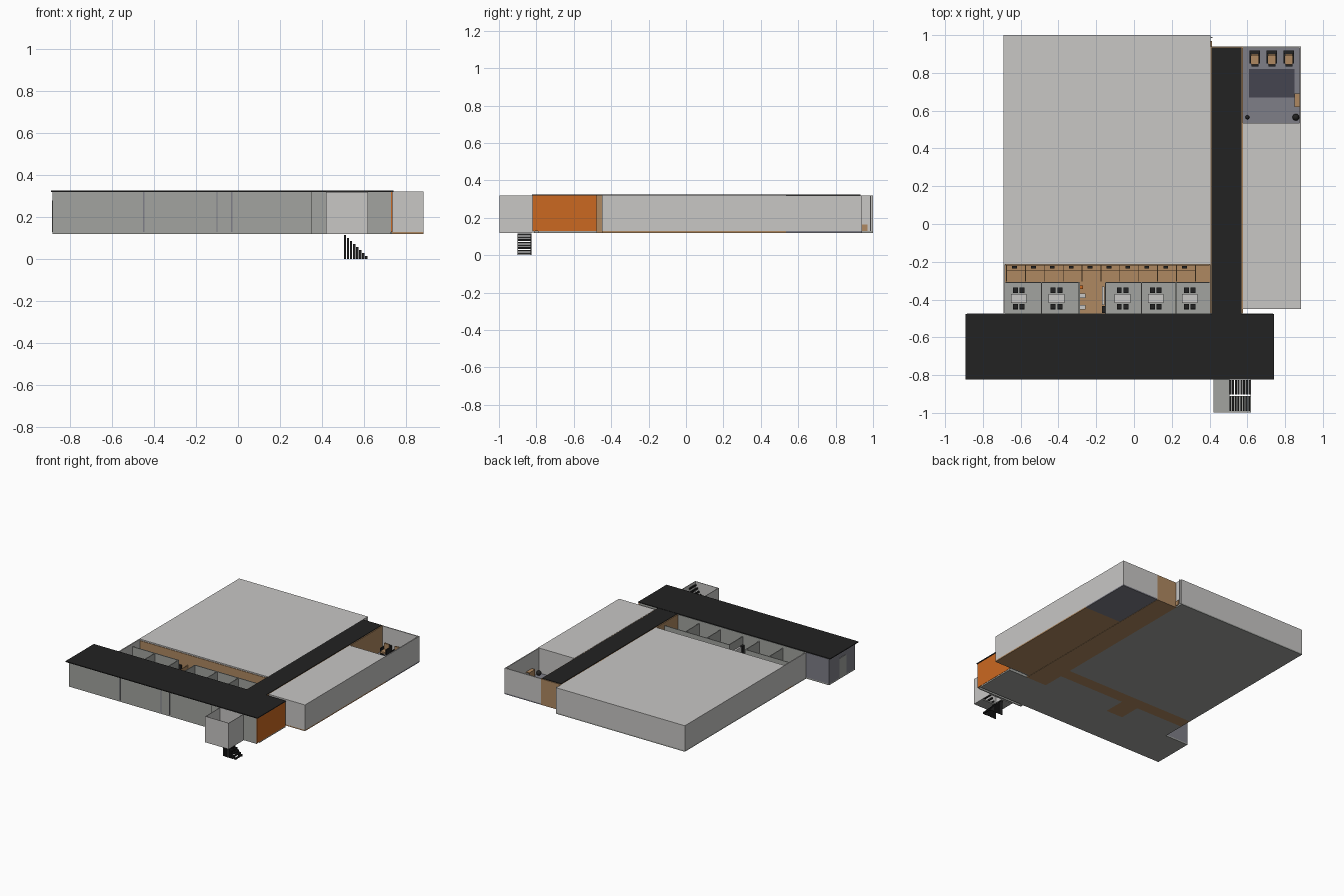
import bpy
import bmesh
import math

cube = bpy.data.objects.get("Cube")
if cube:
    bpy.data.objects.remove(cube, do_unlink=True)


def material(name, r, g, b):
    m = bpy.data.materials.new(name)
    m.use_nodes = True
    m.diffuse_color = (r, g, b, 1)
    node = next(n for n in m.node_tree.nodes if n.type == "BSDF_PRINCIPLED")
    node.inputs["Base Color"].default_value = (r, g, b, 1)
    return m


LIGHT = material("pale wall", .58, .57, .56)
GREY = material("mid grey", .36, .37, .35)
BLACK = material("black", .016, .016, .016)
WOOD = material("wood brown", .43, .25, .12)
ORANGE = material("orange", .6, .14, .015)
SLATE = material("slate floor", .21, .21, .245)
RUG = material("dark rug", .06, .058, .08)


def finish(name, bm, mat):
    me = bpy.data.meshes.new(name)
    bm.to_mesh(me)
    bm.free()
    me.materials.append(mat)
    ob = bpy.data.objects.new(name, me)
    bpy.context.collection.objects.link(ob)
    return ob


def boxes(name, mat, spans):
    """Join boxes given as (x0, x1, y0, y1, z0, z1)."""
    bm = bmesh.new()
    for x0, x1, y0, y1, z0, z1 in spans:
        vs = bmesh.ops.create_cube(bm, size=1)["verts"]
        for v in vs:
            v.co.x = (x0 + x1) / 2 + v.co.x * (x1 - x0)
            v.co.y = (y0 + y1) / 2 + v.co.y * (y1 - y0)
            v.co.z = (z0 + z1) / 2 + v.co.z * (z1 - z0)
    return finish(name, bm, mat)


def ball(name, mat, x, y, z, r):
    bm = bmesh.new()
    bmesh.ops.create_uvsphere(bm, u_segments=16, v_segments=8, radius=r)
    bmesh.ops.translate(bm, vec=(x, y, z), verts=bm.verts)
    for f in bm.faces:
        f.smooth = True
    return finish(name, bm, mat)


def ring(x0, x1, y0, y1, z0, z1, t):
    """Four walls around a rectangle."""
    return [(x0, x1, y0, y0 + t, z0, z1), (x0, x1, y1 - t, y1, z0, z1),
            (x0, x0 + t, y0 + t, y1 - t, z0, z1), (x1 - t, x1, y0 + t, y1 - t, z0, z1)]


BASE, FLOOR, TOP = .12, .13, .32
T = .008

# Large hall: floor, walls and flat roof
boxes("hall_floor", GREY, [(-.69, .405, -.215, 1, BASE, FLOOR)])
boxes("hall_walls", LIGHT, ring(-.69, .405, -.215, 1, FLOOR, TOP, T))
boxes("hall_roof", LIGHT, [(-.69, .405, -.215, 1, TOP - .006, TOP)])
boxes("hall_front_panel", WOOD, [(-.68, .4, -.219, -.215, FLOOR, TOP - .01)])
boxes("hall_corner_trim", LIGHT, [(.405, .415, .985, .99, FLOOR, TOP)])
boxes("rear_step", WOOD, [(.405, .412, .94, .97, FLOOR, .165)])

# Office strip: timber walkway and five meeting rooms
boxes("walkway_floor", WOOD, [(-.69, .405, -.31, -.215, BASE, FLOOR),
                              (-.29, -.15, -.475, -.31, BASE, FLOOR)])
boxes("office_floor", GREY, [(-.69, -.29, -.475, -.31, BASE, FLOOR),
                             (-.15, .405, -.475, -.31, BASE, FLOOR)])
boxes("office_end_wall", LIGHT, [(-.69, -.69 + T, -.475, -.215, FLOOR, TOP)])
dividers = [-.49, -.29, -.15, .04, .222]
boxes("office_dividers", GREY,
      [(x - .003, x + .003, -.475, -.31, FLOOR, .3) for x in dividers]
      + [(-.68, -.29, -.313, -.307, FLOOR, .3), (-.15, .4, -.313, -.307, FLOOR, .3)])
tables, table_legs, chairs = [], [], []
for x in (-.61, -.41, -.06, .115, .295):
    tables.append((x - .042, x + .042, -.418, -.37, .178, .184))
    table_legs.append((x - .006, x + .006, -.4, -.388, FLOOR, .178))
    for sx in (-1, 1):
        for sy in (-1, 1):
            cx, cy = x + sx * .018, -.394 + sy * .043
            chairs.append((cx - .013, cx + .013, cy - .013, cy + .013, .15, .16))
            back = cy + sy * .013
            chairs.append((cx - .013, cx + .013, back - .002, back + .002, .16, .2))
            chairs.append((cx - .003, cx + .003, cy - .003, cy + .003, FLOOR, .15))
boxes("meeting_tables", LIGHT, tables)
boxes("meeting_table_legs", GREY, table_legs)
boxes("meeting_chairs", BLACK, chairs)

# Work booths along the hall wall
booths, booth_seats = [], []
for i in range(11):
    x = -.675 + i * .1
    booths.append((x - .002, x + .002, -.305, -.22, FLOOR, .23))
    if i < 10:
        booths.append((x, x + .1, -.245, -.22, .185, .19))
        booth_seats.append((x + .03, x + .055, -.235, -.222, .19, .22))
boxes("booth_partitions", WOOD, booths)
boxes("booth_monitors", BLACK, booth_seats)

# Lobby furniture
boxes("lobby_seats", LIGHT, [(-.285, -.258, y - .012, y + .012, FLOOR, .18)
                             for y in (-.38, -.44)])
boxes("lobby_cabinet", LIGHT, [(-.17, -.155, -.43, -.33, FLOOR, .24)])
boxes("lobby_screen", BLACK, [(-.17, -.15, -.47, -.435, FLOOR, .24)])
boxes("lobby_stool", ORANGE, [(-.29, -.27, -.345, -.325, FLOOR, .19)])

# Front wing with overhanging black roof
boxes("front_wing_floor", GREY, [(-.885, .735, -.79, -.475, BASE, FLOOR)])
boxes("front_wing_walls", GREY, [
    (-.885, .355, -.79, -.782, FLOOR, TOP), (.355, .73, -.815, -.807, BASE, TOP),
    (.347, .355, -.815, -.782, BASE, TOP), (-.69, .405, -.483, -.475, FLOOR, TOP)])
boxes("front_wing_end_wall", SLATE, [(-.885, -.877, -.782, -.475, FLOOR, TOP),
                                     (-.877, -.69, -.483, -.475, FLOOR, TOP)])
boxes("end_door", GREY, [(-.888, -.885, -.68, -.6, FLOOR, .28)])
boxes("wall_mullions", SLATE, [(x - .003, x + .003, -.793, -.79, FLOOR, TOP)
                               for x in (-.45, -.1, -.03)])
boxes("orange_end_wall", ORANGE, [(.73, .737, -.82, -.478, FLOOR, TOP)])
boxes("front_wing_back_wall", GREY, [(.575, .73, -.485, -.477, FLOOR, TOP)])
boxes("front_wing_roof", BLACK, [(-.893, .742, -.823, -.477, TOP, TOP + .006)])

# Long corridor
boxes("corridor_floor", WOOD, [(.405, .575, -.475, .94, BASE, FLOOR)])
boxes("corridor_walls", WOOD, [(.402, .409, -.475, .94, FLOOR, TOP),
                               (.57, .577, -.475, .94, FLOOR, TOP),
                               (.409, .57, .933, .94, FLOOR, TOP)])
boxes("corridor_roof", BLACK, [(.409, .57, -.477, .934, TOP - .006, TOP + .004)])

# Side wing: roofed part and open lounge
boxes("side_wing_floor", WOOD, [(.577, .885, -.45, .535, BASE, FLOOR)])
boxes("side_wing_walls", LIGHT, [
    (.577, .885, -.45, -.442, BASE, TOP), (.877, .885, -.442, .932, FLOOR, TOP),
    (.577, .885, .932, .94, FLOOR, TOP), (.577, .877, .527, .535, FLOOR, TOP)])
boxes("side_wing_roof", LIGHT, [(.577, .885, -.45, .535, TOP - .006, TOP + .002)])
boxes("lounge_floor", SLATE, [(.577, .885, .535, .94, BASE, FLOOR)])
boxes("lounge_rug", RUG, [(.61, .85, .67, .82, FLOOR, FLOOR + .004)])
boxes("lounge_counter", WOOD, [(.85, .877, .62, .69, .19, .197),
                               (.85, .855, .62, .69, FLOOR, .19)])
frames, cushions = [], []
for x in (.64, .73, .82):
    cushions += [(x - .02, x + .02, .845, .89, .155, .17),
                 (x - .02, x + .02, .89, .9, .165, .215)]
    frames += [(x + s * .024 - .004, x + s * .024 + .004, .85, .9, FLOOR, .19) for s in (-1, 1)]
    frames += [(x - .028, x + .028, .9, .918, FLOOR, .2), (x - .018, x + .018, .835, .845, FLOOR, .15)]
boxes("armchair_cushions", WOOD, cushions)
boxes("armchair_frames", BLACK, frames)
ball("lounge_pouf", BLACK, .857, .565, FLOOR + .016, .018)
ball("lounge_small_pouf", BLACK, .6, .565, FLOOR + .01, .011)

# Stair tower with two flights of open treads
boxes("tower_walls", LIGHT, ring(.42, .62, -.998, -.82, BASE, TOP, .004))
boxes("tower_floor", GREY, [(.424, .505, -.994, -.824, BASE, FLOOR),
                            (.505, .616, -.994, -.91, BASE, FLOOR)])
treads = []
steps = 8
for i in range(steps):
    x = .505 + i * .0144
    low = .115 * (1 - i / steps)
    high = FLOOR + .17 * (i + 1) / steps
    treads.append((x, x + .011, -.902, -.826, low - .01, low))
    treads.append((x, x + .009, -.99, -.912, high - .012, high))
    for y in (-.902, -.831):
        treads.append((x, x + .011, y, y + .005, 0, low - .01))
boxes("stair_treads", BLACK, treads)
